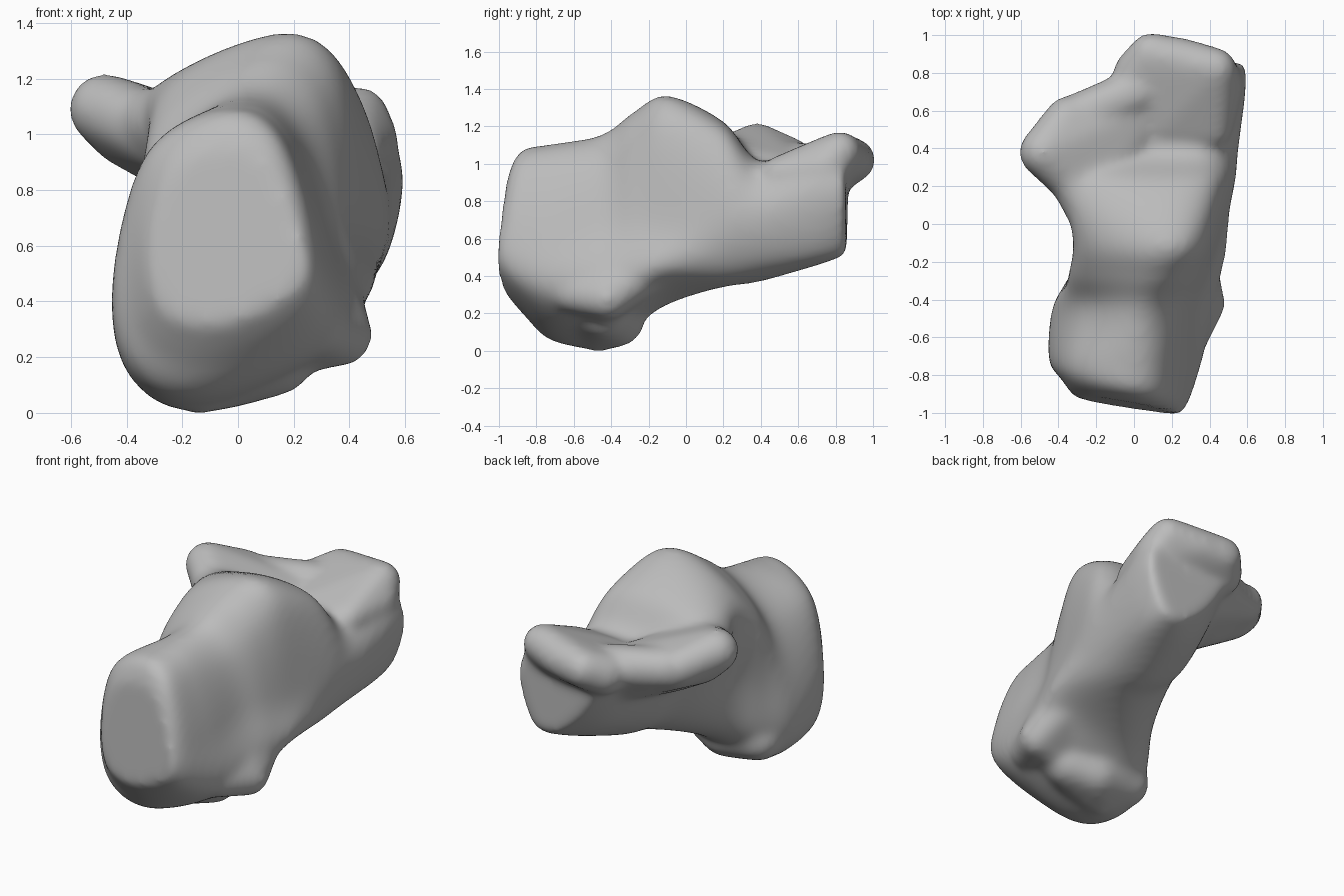
import bpy, bmesh
from mathutils import Vector

cube = bpy.data.objects.get("Cube")
if cube:
    bpy.data.objects.remove(cube, do_unlink=True)

# One flat colour for the whole bone
bone_grey = bpy.data.materials.new("bone_grey")
bone_grey.use_nodes = True
colour = (0.5, 0.5, 0.5, 1)
bone_grey.diffuse_color = colour
bone_grey.node_tree.nodes["Principled BSDF"].inputs["Base Color"].default_value = colour


def spline(a, b, c, d, t):
    """Catmull-Rom point between b and c."""
    return 0.5 * (2 * b + (c - a) * t + (2 * a - 5 * b + 4 * c - d) * t * t
                  + (3 * b - a - 3 * c + d) * t ** 3)


def section(y, points, lean_x=0.0, lean_z=0.0):
    """Closed cross-section in hundredths of a unit, rounded by a spline."""
    ring = [Vector((x, y + lean_x * x + lean_z * (z - 85), z)) / 100 for x, z in points]
    n, steps = len(ring), 6
    return [spline(ring[i - 1], ring[i], ring[(i + 1) % n], ring[(i + 2) % n], k / steps)
            for i in range(n) for k in range(steps)]


def loft(bm, rings):
    """Skin the sections with splines along the length and close both ends."""
    steps, last, skin = 6, len(rings) - 1, []
    for i in range(last):
        around = [rings[max(0, min(last, i + o))] for o in (-1, 0, 1, 2)]
        for k in range(steps):
            skin.append([spline(*p, k / steps) for p in zip(*around)])
    skin.append(rings[-1])
    loops = [[bm.verts.new(p) for p in ring] for ring in skin]
    n = len(loops[0])
    for low, high in zip(loops, loops[1:]):
        for i in range(n):
            j = (i + 1) % n
            bm.faces.new((low[i], low[j], high[j], high[i]))
    for loop in (loops[0], loops[-1]):
        centre = bm.verts.new(sum((v.co for v in loop), Vector()) / n)
        for i in range(n):
            bm.faces.new((loop[i], loop[(i + 1) % n], centre))


def hull(bm, balls):
    """Smooth blob wrapped around a few balls, in hundredths of a unit."""
    part = bmesh.new()
    for x, y, z, radius in balls:
        made = bmesh.ops.create_icosphere(part, subdivisions=3, radius=radius / 100)
        bmesh.ops.translate(part, verts=made["verts"], vec=Vector((x, y, z)) / 100)
    result = bmesh.ops.convex_hull(part, input=part.verts[:])
    spare = {g for g in result["geom_interior"] if isinstance(g, bmesh.types.BMVert)}
    bmesh.ops.delete(part, geom=list(spare), context="VERTS")
    mesh = bpy.data.meshes.new("hull_part")
    part.to_mesh(mesh)
    part.free()
    bm.from_mesh(mesh)
    bpy.data.meshes.remove(mesh)


# Cross-sections from heel to front end: top left, then clockwise
heel_face = section(-95, [(-24, 86), (-5, 95), (10, 89), (22, 64),
                          (22, 46), (-4, 32), (-26, 36), (-32, 58)], -0.17, 0.06)
heel_rim = section(-88, [(-31, 92), (-6, 107), (14, 99), (27, 64),
                         (26, 37), (-8, 19), (-33, 26), (-39, 55)], -0.17)
heel_body = section(-72, [(-33, 93), (-5, 110), (16, 102), (31, 63),
                          (33, 28), (-10, 6), (-38, 15), (-45, 48)])
heel_base = section(-45, [(-29, 89), (0, 115), (21, 104), (33, 67),
                          (40, 29), (-12, 2), (-37, 12), (-43, 42)])
heel_back = section(-28, [(-31, 101), (5, 127), (29, 116), (39, 69),
                          (43, 34), (-6, 13), (-31, 22), (-34, 54)])
ridge = section(-10, [(-30, 113), (12, 136), (37, 124), (45, 68),
                      (47, 42), (8, 25), (-18, 33), (-26, 66)])
facet = section(20, [(-36, 111), (5, 122), (41, 116), (53, 74),
                     (46, 43), (22, 34), (-3, 45), (-20, 73)])
groove = section(40, [(-28, 106), (5, 101), (39, 99), (55, 77),
                      (48, 47), (25, 37), (0, 49), (-15, 74)])
neck = section(70, [(-10, 100), (18, 108), (45, 109), (59, 86),
                    (51, 52), (30, 46), (9, 58), (-4, 80)])
front_end = section(87, [(0, 99), (18, 106), (44, 108), (59, 86),
                         (50, 56), (36, 52), (19, 65), (5, 84)], -0.03)

bm = bmesh.new()
loft(bm, [heel_face, heel_rim, heel_body, heel_base, heel_back,
          ridge, facet, groove, neck, front_end])

# Shelf that juts out from the inner side, and its webs to back and front
hull(bm, [(-48, 38, 109, 13), (-42, 41, 100, 11), (-35, 56, 102, 12),
          (-24, 17, 99, 14), (-18, 38, 90, 14), (5, 60, 88, 16)])
hull(bm, [(-17, -2, 104, 14), (-24, 17, 99, 14), (-40, 36, 104, 12), (-5, 30, 85, 15)])
hull(bm, [(-33, 56, 100, 12), (2, 70, 98, 13), (10, 60, 85, 14)])

# Lip overhanging the front end
hull(bm, [(9, 90, 102, 11.5), (26, 87, 103, 11.5), (43, 82, 106, 11.5),
          (2, 80, 97, 13), (46, 74, 97, 12), (15, 52, 93, 11), (42, 50, 94, 10)])

# Rounded lobe under the heel and knob on its outer side
hull(bm, [(-14, -47, 14.5, 15), (-2, -37, 17, 15), (-25, -38, 19, 14),
          (-20, -62, 22, 18), (13, -43, 21, 15), (-8, -48, 42, 20)])
hull(bm, [(37, -42, 28, 11.5), (28, -61, 31, 11), (25, -40, 54, 12),
          (31, -22, 43, 13), (12, -44, 28, 15)])

bmesh.ops.recalc_face_normals(bm, faces=bm.faces[:])
mesh = bpy.data.meshes.new("heel_bone")
bm.to_mesh(mesh)
bm.free()
mesh.materials.append(bone_grey)
bone = bpy.data.objects.new("heel_bone", mesh)
bpy.context.collection.objects.link(bone)

# Fuse the parts into one soft surface
remesh = bone.modifiers.new("fuse", "REMESH")
remesh.mode = "VOXEL"
remesh.voxel_size = 0.02
remesh.use_smooth_shade = True
soften = bone.modifiers.new("soften", "SMOOTH")
soften.factor = 0.5
soften.iterations = 24
